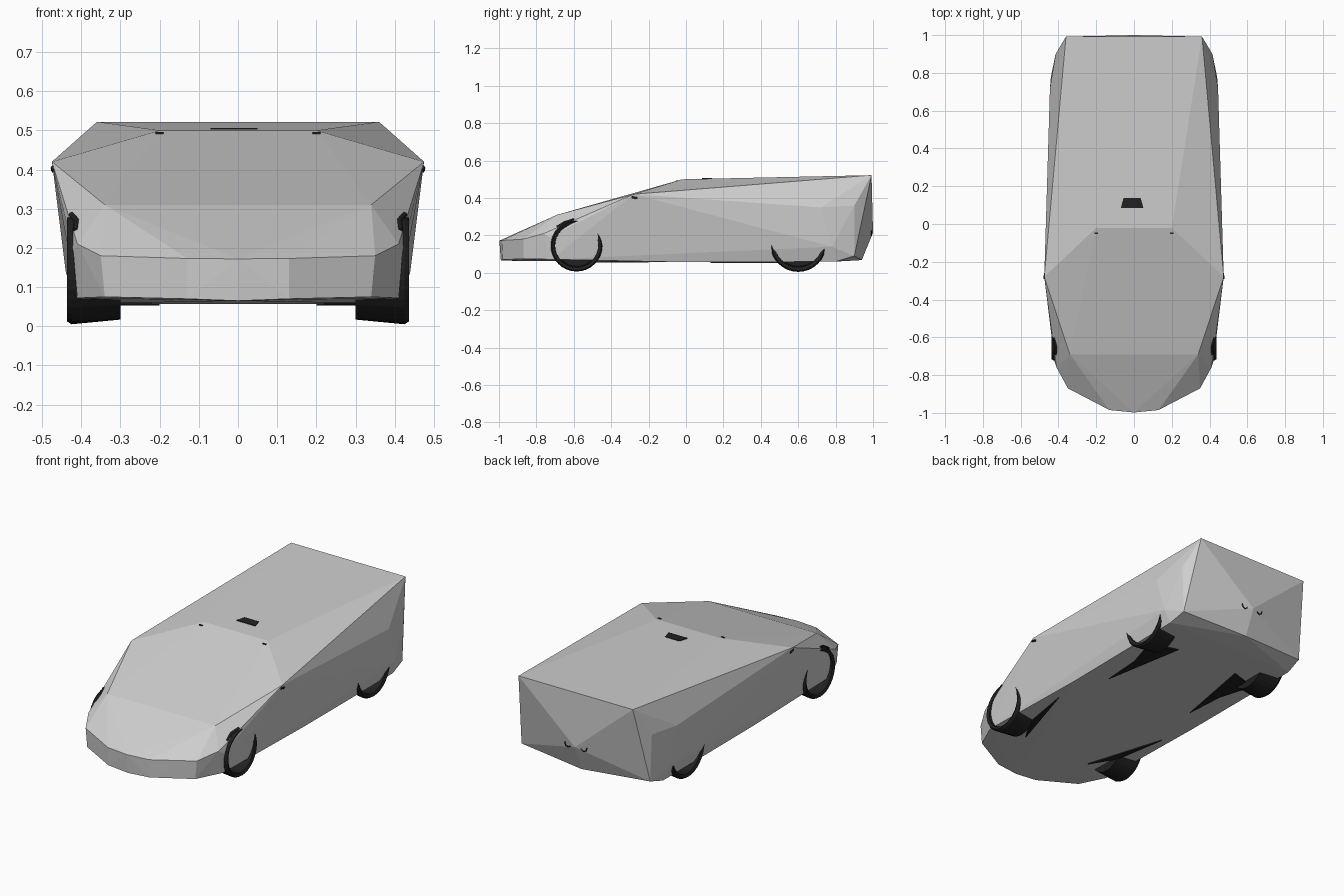
import bpy
import bmesh
from math import pi
from mathutils import Vector, Matrix
from mathutils.bvhtree import BVHTree

cube = bpy.data.objects.get("Cube")
if cube:
    bpy.data.objects.remove(cube, do_unlink=True)


def material(name, value):
    m = bpy.data.materials.new(name)
    m.use_nodes = True
    m.diffuse_color = (value, value, value, 1)
    m.node_tree.nodes["Principled BSDF"].inputs["Base Color"].default_value = (value, value, value, 1)
    return m


GREY = material("body grey", 0.62)
BLACK = material("rubber black", 0.015)


def add_object(name, data, mat):
    ob = bpy.data.objects.new(name, data)
    data.materials.append(mat)
    bpy.context.collection.objects.link(ob)
    return ob


def from_bmesh(name, bm, mat):
    bmesh.ops.recalc_face_normals(bm, faces=bm.faces)
    me = bpy.data.meshes.new(name)
    bm.to_mesh(me)
    bm.free()
    return add_object(name, me, mat)


def plate(name, outline, z, thickness=0.006):
    bm = bmesh.new()
    face = bm.faces.new([bm.verts.new((x, y, z)) for x, y in outline])
    out = bmesh.ops.extrude_face_region(bm, geom=[face])
    for v in out["geom"]:
        if isinstance(v, bmesh.types.BMVert):
            v.co.z += thickness
    return from_bmesh(name, bm, BLACK)


def stroke(name, points, radius):
    cu = bpy.data.curves.new(name, "CURVE")
    cu.dimensions = "3D"
    cu.bevel_depth = radius
    cu.bevel_resolution = 1
    cu.use_fill_caps = True
    sp = cu.splines.new("POLY")
    sp.points.add(len(points) - 1)
    for p, co in zip(sp.points, points):
        p.co = (*co, 1)
    return add_object(name, cu, BLACK)


# Faceted body shell: one half's corner points, mirrored and wrapped
half = [
    (0.36, 0.992, 0.522), (0.20, -0.02, 0.50), (0.475, -0.28, 0.42),   # roof
    (0.34, -0.69, 0.31), (0.41, -0.76, 0.21), (0.35, -0.87, 0.18),     # bonnet
    (0.13, -0.985, 0.173), (0, -0.998, 0.172),                         # nose
    (0.13, -0.98, 0.07), (0, -0.99, 0.065), (0.34, -0.87, 0.075),
    (0.42, -0.73, 0.19), (0.41, -0.72, 0.072),                         # sides
    (0.445, 0.72, 0.35), (0.44, 0.78, 0.14), (0.415, 0.80, 0.06),
    (0.415, 0.9, 0.36), (0.405, 0.9, 0.09),                            # tail
    (0, 1.0, 0.215), (0, 0.94, 0.068), (0.41, 0, 0.057),
]
bm = bmesh.new()
for x, y, z in half:
    bm.verts.new((x, y, z))
    if x:
        bm.verts.new((-x, y, z))
hull = bmesh.ops.convex_hull(bm, input=bm.verts)
loose = [g for g in hull["geom_interior"] if isinstance(g, bmesh.types.BMVert)]
bmesh.ops.delete(bm, geom=loose, context="VERTS")
bmesh.ops.recalc_face_normals(bm, faces=bm.faces)
skin = BVHTree.FromBMesh(bm)
from_bmesh("body_shell", bm, GREY)


def on_side(side, y, z):
    hit = skin.ray_cast(Vector((side, y, z)), Vector((-side, 0, 0)))[0]
    return hit


# Wheels: slightly flared tyres with a recessed disc
def wheel(name, side, y, z, r):
    profile = [(0, 0.36), (r * 0.8, 0.36), (r * 0.84, 0.43), (r * 0.95, 0.437),
               (r, 0.425), (r * 0.92, 0.30), (0, 0.30)]
    bm = bmesh.new()
    verts = [bm.verts.new((side * x, 0, d)) for d, x in profile]
    edges = [bm.edges.new(pair) for pair in zip(verts, verts[1:])]
    bmesh.ops.spin(bm, geom=verts + edges, cent=(0, 0, 0), axis=(1, 0, 0),
                   angle=2 * pi, steps=32)
    bmesh.ops.remove_doubles(bm, verts=bm.verts, dist=0.0002)
    bm.transform(Matrix.Translation((0, y, z)))
    from_bmesh(name, bm, BLACK)


for label, side in (("left", 1), ("right", -1)):
    wheel("front_wheel_" + label, side, -0.585, 0.145, 0.138)
    wheel("rear_wheel_" + label, side, 0.60, 0.155, 0.15)

    # Dark lamp sliver and mirror mount on the flanks
    lamp = [on_side(side, y, z) for y, z in ((-0.69, 0.245), (-0.65, 0.27), (-0.60, 0.285))]
    stroke("lamp_sliver_" + label, lamp, 0.007)
    mount = [on_side(side, y, z) for y, z in ((-0.29, 0.405), (-0.26, 0.398))]
    stroke("mirror_mount_" + label, mount, 0.006)

    # Pointed floor panels beside the wheels
    plate("rear_floor_panel_" + label,
          [(side * x, y) for x, y in ((0.20, 0.61), (0.36, 0.56), (0.30, 0.36), (0.285, 0.13))], 0.053)
    plate("front_floor_panel_" + label,
          [(side * x, y) for x, y in ((0.22, -0.65), (0.31, -0.5), (0.36, -0.2))], 0.054)

    # Small exhaust arc at the tail
    arc = [(side * 0.05 + dx, 0.991, 0.215 + dz)
           for dx, dz in ((-0.02, 0.01), (-0.014, -0.008), (0, -0.015), (0.014, -0.008), (0.02, 0.01))]
    stroke("exhaust_" + label, arc, 0.003)

    # Tiny roof corner mark
    plate("roof_mark_" + label,
          [(side * x, y) for x, y in ((0.19, -0.045), (0.21, -0.045), (0.21, -0.052), (0.19, -0.052))], 0.49)

# Roof vent
plate("roof_vent", [(-0.07, 0.085), (0.05, 0.085), (0.035, 0.138), (-0.055, 0.138)], 0.5)
